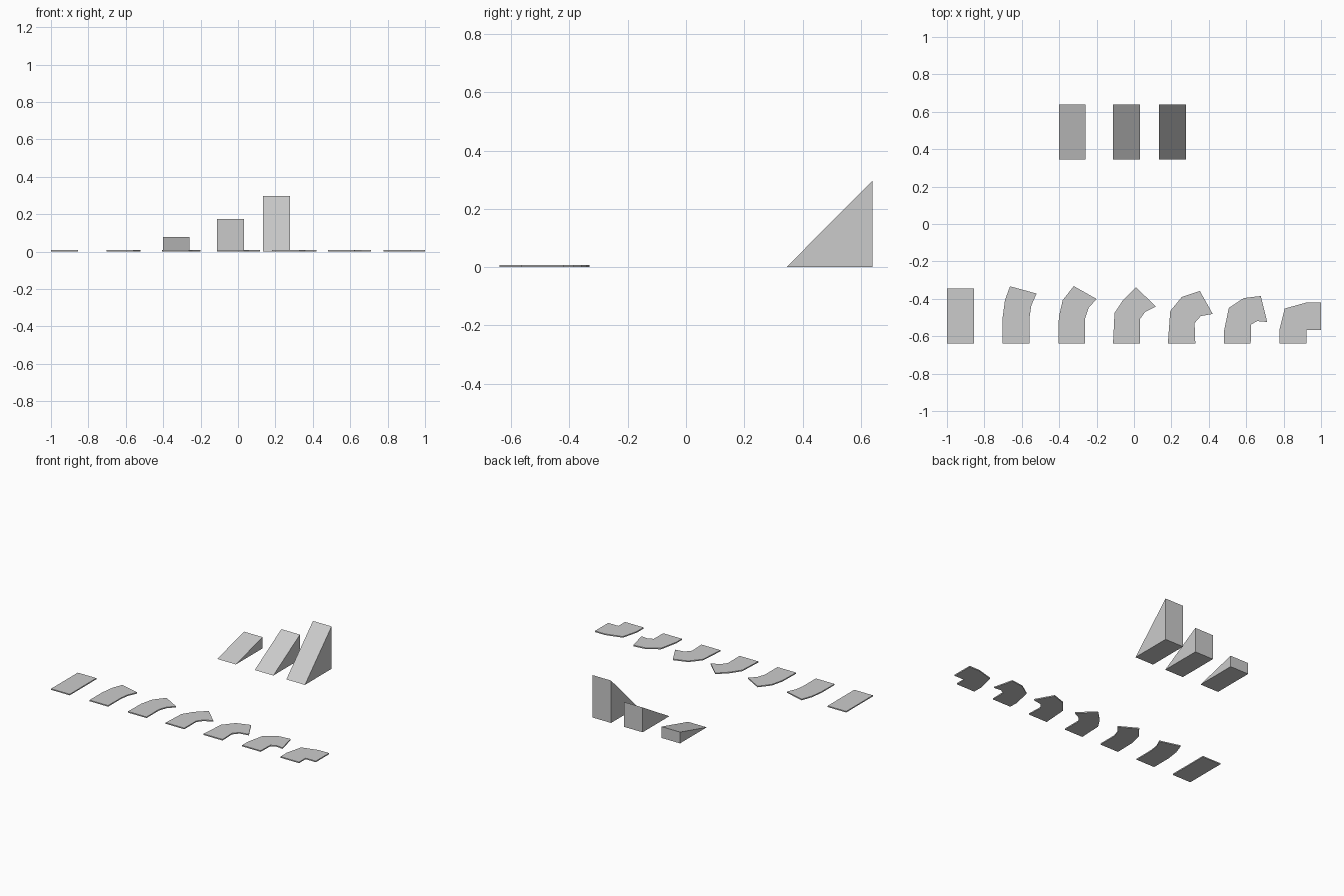
import bpy
import bmesh
from mathutils import Vector

if "Cube" in bpy.data.objects:
    bpy.data.objects.remove(bpy.data.objects["Cube"])

W, L, T = 0.144, 0.295, 0.008   # tile width, length, slab thickness


def prism(name, outline, extrude):
    """Extrude a flat outline (3D points) along a vector into a closed solid."""
    bm = bmesh.new()
    face = bm.faces.new([bm.verts.new(p) for p in outline])
    res = bmesh.ops.extrude_face_region(bm, geom=[face], use_keep_orig=True)
    moved = [v for v in res["geom"] if isinstance(v, bmesh.types.BMVert)]
    bmesh.ops.translate(bm, verts=moved, vec=Vector(extrude))
    bmesh.ops.recalc_face_normals(bm, faces=bm.faces)
    mesh = bpy.data.meshes.new(name)
    bm.to_mesh(mesh)
    bm.free()
    obj = bpy.data.objects.new(name, mesh)
    bpy.context.collection.objects.link(obj)


# Flat road tiles: turn angle -> (left x, outline after the front-left corner)
tiles = {
    0: (-1.0, [(W, 0), (W, L), (0, L)]),
    15: (-0.703, [(W, 0), (.145, .144), (.154, .205), (.182, .268),
                  (.04, .307), (.013, .233), (.001, .143)]),
    30: (-0.405, [(W, 0), (.144, .137), (.163, .193), (.205, .239),
                  (.083, .308), (.024, .233), (.003, .143)]),
    45: (-0.112, [(W, 0), (.144, .132), (.171, .169), (.229, .199),
                  (.123, .301), (.053, .233), (.008, .164)]),
    60: (0.181, [(.147, 0), (.143, .11), (.176, .148), (.24, .159),
                 (.171, .282), (.075, .25), (.013, .175)]),
    75: (0.48, [(W, 0), (.146, .103), (.179, .121), (.232, .116),
                (.198, .255), (.107, .244), (.027, .191), (0, .062)]),
    90: (0.777, [(W, 0), (.144, .073), (.223, .073), (.223, .22),
                 (.144, .22), (.029, .188), (0, .073)]),
}
for angle, (x0, pts) in tiles.items():
    name = f"curve_tile_{angle}" if angle else "straight_tile"
    prism(name, [(x0 + x, y - 0.64, 0) for x, y in [(0, 0)] + pts], (0, 0, T))

# Ramp wedges of rising steepness, tall side at the back
for name, x0, h in (("low_ramp", -0.402, 0.079),
                    ("medium_ramp", -0.112, 0.174),
                    ("steep_ramp", 0.133, 0.297)):
    prism(name, [(x0, 0.64 - L, 0), (x0, 0.64, 0), (x0, 0.64, h)], (W, 0, 0))
